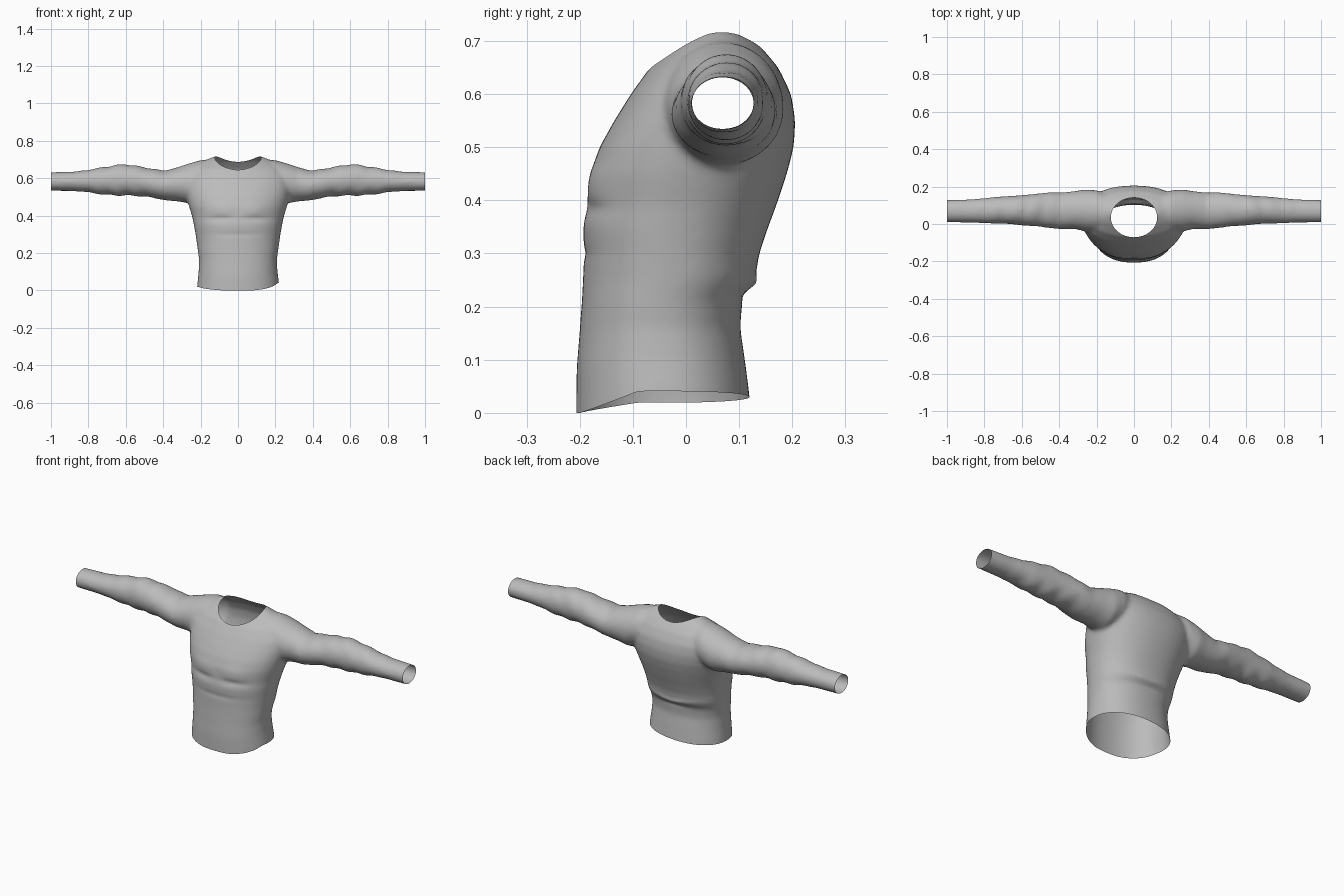
import bpy, bmesh, math

cube = bpy.data.objects.get("Cube")
if cube:
    bpy.data.objects.remove(cube)

# Cloth colour
cloth = bpy.data.materials.new("grey cloth")
cloth.use_nodes = True
GREY = (0.5, 0.5, 0.5, 1)
cloth.diffuse_color = GREY
cloth.node_tree.nodes["Principled BSDF"].inputs["Base Color"].default_value = GREY

SIDES = 48


def oval(rx, ry, power=2.0):
    """Points of a rounded oval, rx by ry."""
    pts = []
    for i in range(SIDES):
        a = 2 * math.pi * i / SIDES
        c, s = math.cos(a), math.sin(a)
        pts.append((rx * math.copysign(abs(c) ** (2 / power), c),
                    ry * math.copysign(abs(s) ** (2 / power), s)))
    return pts


def loft(bm, rings):
    """Closed skin through a list of rings of points."""
    rows = [[bm.verts.new(p) for p in ring] for ring in rings]
    for a, b in zip(rows, rows[1:]):
        for i in range(SIDES):
            j = (i + 1) % SIDES
            bm.faces.new((a[i], a[j], b[j], b[i]))
    bm.faces.new(rows[0])
    bm.faces.new(rows[-1])


def new_object(name, bm):
    bmesh.ops.recalc_face_normals(bm, faces=bm.faces[:])
    mesh = bpy.data.meshes.new(name)
    bm.to_mesh(mesh)
    bm.free()
    obj = bpy.data.objects.new(name, mesh)
    bpy.context.collection.objects.link(obj)
    return obj


# Torso: height, half width, front y, back y
TORSO = [
    (-0.06, .222, -.205, .125), (.03, .219, -.207, .120), (.10, .211, -.206, .111),
    (.16, .208, -.200, .102), (.21, .214, -.196, .106), (.25, .220, -.194, .130),
    (.30, .227, -.192, .138), (.35, .236, -.194, .155), (.39, .244, -.186, .170),
    (.45, .262, -.180, .190), (.50, .275, -.163, .203), (.55, .285, -.135, .206),
    (.60, .285, -.104, .198), (.65, .250, -.068, .174), (.69, .190, -.020, .140),
    (.718, .125, .020, .105),
]
# Sleeve: distance out, bottom z, top z, front y, back y
SLEEVE = [
    (.12, .52, .700, -.01, .15), (.20, .485, .697, -.04, .18), (.26, .465, .680, -.04, .185),
    (.32, .476, .660, -.026, .175), (.39, .482, .640, -.028, .168), (.45, .495, .650, -.022, .170),
    (.52, .505, .662, -.012, .162), (.60, .507, .676, -.008, .154), (.66, .508, .670, .000, .150),
    (.74, .515, .656, .002, .145), (.81, .526, .644, .004, .137), (.87, .531, .636, .008, .132),
    (1.04, .534, .631, .010, .127),
]

bm = bmesh.new()
loft(bm, [[(x, y + (f + b) / 2, z) for x, y in oval(w, (b - f) / 2, 2.2)]
          for z, w, f, b in TORSO])
for side in (-1, 1):
    loft(bm, [[(side * d, y + (f + b) / 2, z + (lo + hi) / 2)
               for y, z in oval((b - f) / 2, (hi - lo) / 2)]
              for d, lo, hi, f, b in SLEEVE])
shirt = new_object("shirt", bm)

# Neck opening cutter
NECK_Y, NECK_RX, NECK_RY = .035, .124, .106
bm = bmesh.new()
loft(bm, [[(x, y + NECK_Y, z) for x, y in oval(NECK_RX, NECK_RY)] for z in (.5, 1)])
cutter = new_object("neck_cutter", bm)
cutter.hide_render = True

# Merge the body and sleeves, soften the joins, cut the neck
remesh = shirt.modifiers.new("merge", 'REMESH')
remesh.mode = 'VOXEL'
remesh.voxel_size = .009
soften = shirt.modifiers.new("soften", 'SMOOTH')
soften.factor = .5
soften.iterations = 12
cut = shirt.modifiers.new("neck", 'BOOLEAN')
cut.operation = 'DIFFERENCE'
cut.solver = 'EXACT'
cut.object = cutter
graph = bpy.context.evaluated_depsgraph_get()
solid = bpy.data.meshes.new_from_object(shirt.evaluated_get(graph))
shirt.modifiers.clear()
bpy.data.objects.remove(cutter)

bm = bmesh.new()
bm.from_mesh(solid)


# Open the neck by removing the walls left by the cutter
def in_neck(p):
    return p.z > .45 and (p.x / NECK_RX) ** 2 + ((p.y - NECK_Y) / NECK_RY) ** 2 < 1.005


walls = [f for f in bm.faces if all(in_neck(v.co) for v in f.verts)]
bmesh.ops.delete(bm, geom=walls, context='FACES')

# Open the cuffs and hem
HEM = .03
for co, no in (((1, 0, 0), (1, 0, 0)), ((-1, 0, 0), (-1, 0, 0)), ((0, 0, HEM), (0, 0, -1))):
    bmesh.ops.bisect_plane(bm, geom=bm.verts[:] + bm.edges[:] + bm.faces[:],
                           plane_co=co, plane_no=no, clear_outer=True)


def bump(value, centre, width):
    return math.exp(-((value - centre) / width) ** 2)


# Dip the hem at the front, add soft cloth folds
for v in bm.verts:
    x, y, z = v.co
    fall = max(0, 1 - (z - HEM) / .15)
    front = min(1, max(0, (-y - .09) / .11))
    v.co.z += fall * (.05 * x * (1 - front) - HEM * front)
    if y > .06 and abs(x) < .2:
        v.co.y += bump(x, 0, .11) * (.006 * bump(z, .245 + .1 * abs(x), .012)
                                     - .005 * bump(z, .222, .012))
    elif y < -.06:
        v.co.y += .006 * bump(abs(x), .09, .07) * (bump(z, .385, .015) - bump(z, .43, .04))
        v.co.y += .003 * bump(x, 0, .12) * bump(z, .30, .012)
    if abs(x) > .4:
        fold = .003 * math.sin(60 * abs(x) + 14 * y) * bump(abs(x), .62, .2)
        v.co.z += fold * (1 if z > .58 else -1) * min(1, abs(z - .58) / .05)

bm.to_mesh(shirt.data)
bm.free()
bpy.data.meshes.remove(solid)
shirt.data.materials.clear()
shirt.data.materials.append(cloth)

bpy.ops.object.select_all(action='DESELECT')
bpy.context.view_layer.objects.active = shirt
shirt.select_set(True)
bpy.ops.object.shade_smooth_by_angle(angle=math.radians(60))
